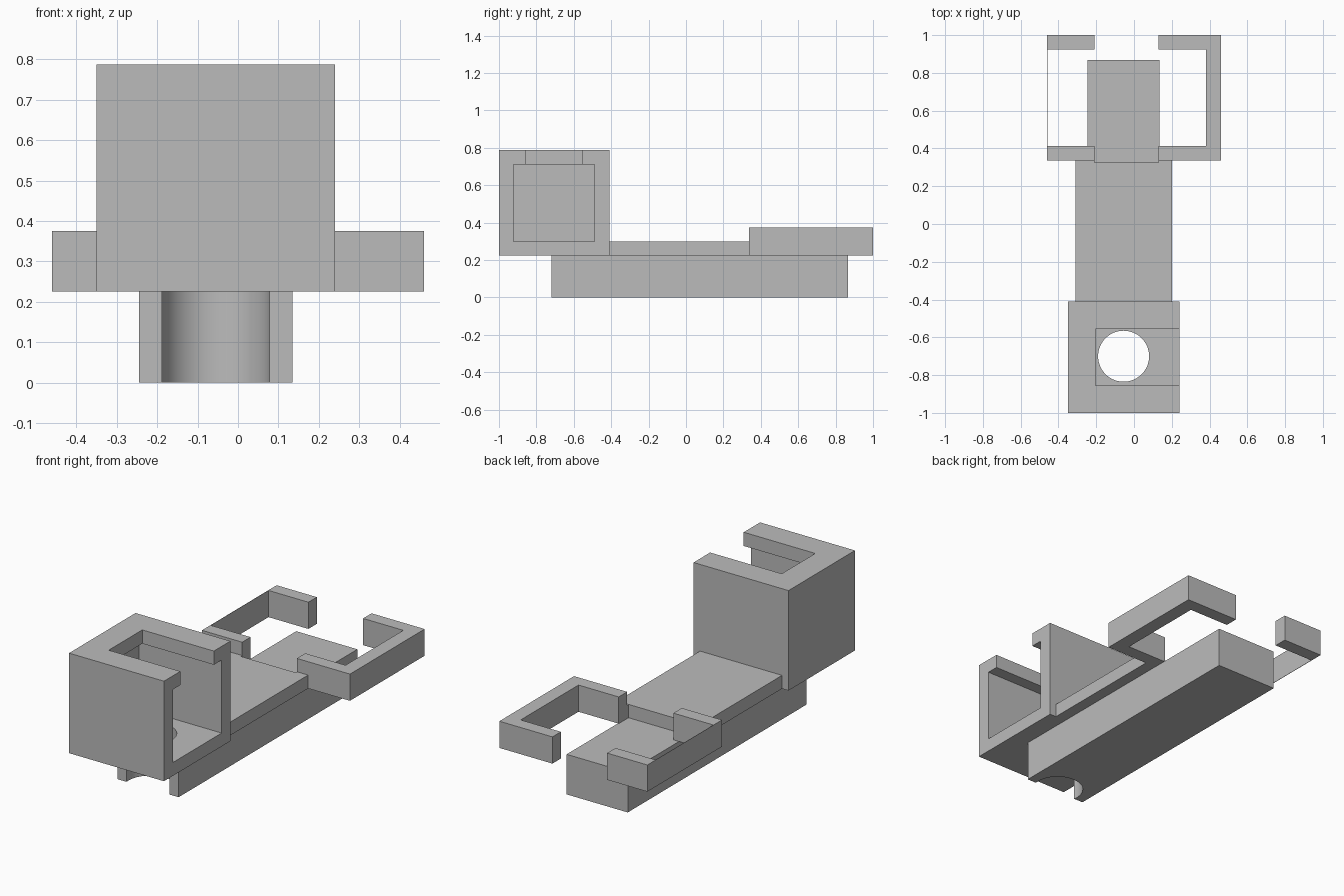
import bpy
import bmesh

cube = bpy.data.objects.get("Cube")
if cube:
    bpy.data.objects.remove(cube, do_unlink=True)

# Single flat colour
grey = bpy.data.materials.new("mid_grey")
grey.use_nodes = True
colour = (0.5, 0.5, 0.5, 1)
grey.diffuse_color = colour
grey.node_tree.nodes["Principled BSDF"].inputs["Base Color"].default_value = colour


def prism(name, outline, z0, z1):
    """Extrude a flat outline from z0 up to z1."""
    bm = bmesh.new()
    base = bm.faces.new([bm.verts.new((x, y, z0)) for x, y in outline])
    top = bmesh.ops.extrude_face_region(bm, geom=[base])["geom"]
    verts = [g for g in top if isinstance(g, bmesh.types.BMVert)]
    bmesh.ops.translate(bm, verts=verts, vec=(0, 0, z1 - z0))
    bmesh.ops.recalc_face_normals(bm, faces=bm.faces)
    mesh = bpy.data.meshes.new(name)
    bm.to_mesh(mesh)
    bm.free()
    mesh.materials.append(grey)
    obj = bpy.data.objects.new(name, mesh)
    bpy.context.collection.objects.link(obj)
    return obj


def box(name, x0, x1, y0, y1, z0, z1):
    return prism(name, [(x0, y0), (x1, y0), (x1, y1), (x0, y1)], z0, z1)


def cut(target, cutter):
    mod = target.modifiers.new("cut", "BOOLEAN")
    mod.operation = "DIFFERENCE"
    mod.solver = "EXACT"
    mod.object = cutter
    bpy.context.view_layer.objects.active = target
    bpy.ops.object.modifier_apply(modifier=mod.name)


BASE, FLOOR, CLIP_TOP, TOP = 0.225, 0.30, 0.375, 0.787
INNER, OUTER = 0.38, 0.46                  # clip bar inside and outside
MOUTH_L, MOUTH_R = -0.21, 0.13             # gap between clip arms
CLIP_FRONT, CLIP_BACK, WALL = 0.337, 1.0, 0.075

# Lower rail and the box housing
rail = box("lower_rail", -0.245, 0.135, -0.72, 0.867, 0, BASE)
housing = box("box_housing", -0.35, 0.24, -1, -0.41, BASE, TOP)

# Side-opening cavity, roof slot and round floor hole
cavity = box("cavity_cutter", -0.275, 0.5, -0.922, -0.488, FLOOR, 0.71)
slot = box("slot_cutter", -0.205, 0.5, -0.855, -0.557, 0.6, 1)
bpy.ops.mesh.primitive_cylinder_add(vertices=64, radius=0.135, depth=1,
                                    location=(-0.055, -0.70, 0))
hole = bpy.context.object
hole.data.materials.append(grey)
for cutter in (cavity, slot, hole):
    cut(housing, cutter)
cut(rail, hole)
for cutter in (cavity, slot, hole):
    bpy.data.objects.remove(cutter, do_unlink=True)

# Smooth only the round hole
for obj in (rail, housing):
    bpy.ops.object.select_all(action="DESELECT")
    obj.select_set(True)
    bpy.context.view_layer.objects.active = obj
    bpy.ops.object.shade_smooth_by_angle(angle=0.5)

# Connecting slab with a shallow notch at its back edge
L, R, FRONT, NOTCH = -0.31, 0.20, -0.41, 0.325
prism("connecting_slab", [
    (L, FRONT), (R, FRONT), (R, CLIP_FRONT), (MOUTH_R, CLIP_FRONT),
    (MOUTH_R, NOTCH), (MOUTH_L, NOTCH), (MOUTH_L, CLIP_FRONT),
    (L, CLIP_FRONT)], BASE, FLOOR)

# Left clip: C-shaped bracket
near, far = CLIP_FRONT + WALL, CLIP_BACK - WALL
prism("left_clip", [
    (MOUTH_R, CLIP_FRONT), (OUTER, CLIP_FRONT), (OUTER, CLIP_BACK),
    (MOUTH_R, CLIP_BACK), (MOUTH_R, far), (INNER, far),
    (INNER, near), (MOUTH_R, near)], BASE, CLIP_TOP)

# Right clip: two arms joined by a paper-thin side wall
box("right_clip_front_arm", -OUTER, MOUTH_L, CLIP_FRONT, near, BASE, CLIP_TOP)
box("right_clip_back_arm", -OUTER, MOUTH_L, far, CLIP_BACK, BASE, CLIP_TOP)
box("right_clip_thin_wall", -OUTER, -OUTER + 0.002, near, far, BASE, CLIP_TOP)
